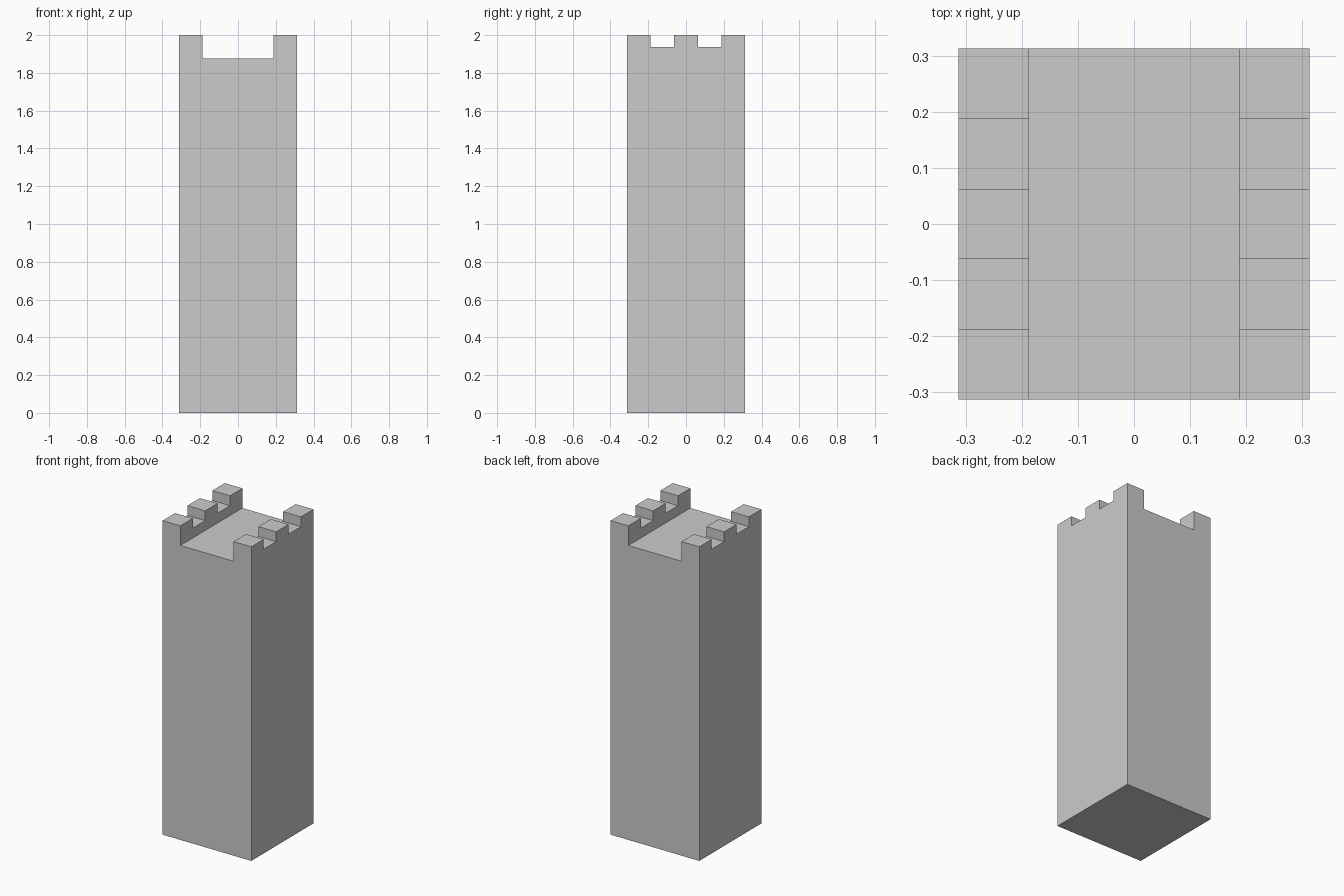
import bpy
import bmesh
from mathutils import Matrix, Vector

if "Cube" in bpy.data.objects:
    bpy.data.objects.remove(bpy.data.objects["Cube"])

U = 1 / 16          # grid unit of the model
HALF = 5 * U        # half width of the tower
TOP = 2.0


def box(name, lo, hi):
    """Axis-aligned box between two corners."""
    lo, hi = Vector(lo), Vector(hi)
    bm = bmesh.new()
    bmesh.ops.create_cube(
        bm, size=1,
        matrix=Matrix.Translation((lo + hi) / 2) @ Matrix.Diagonal((*(hi - lo), 1)))
    mesh = bpy.data.meshes.new(name)
    bm.to_mesh(mesh)
    bm.free()
    obj = bpy.data.objects.new(name, mesh)
    bpy.context.collection.objects.link(obj)
    return obj


def cut(target, lo, hi):
    """Subtract a box from the target and discard the cutter."""
    cutter = box("cutter", lo, hi)
    cutter.hide_render = True
    mod = target.modifiers.new("cut", 'BOOLEAN')
    mod.operation = 'DIFFERENCE'
    mod.solver = 'EXACT'
    mod.object = cutter
    bpy.context.view_layer.objects.active = target
    bpy.ops.object.modifier_apply(modifier=mod.name)
    bpy.data.objects.remove(cutter)


# Square tower block
tower = box("tower", (-HALF, -HALF, 0), (HALF, HALF, TOP))

# Open walkway running front to back between the two parapets
cut(tower, (-3 * U, -1, TOP - 2 * U), (3 * U, 1, TOP + 1))

# Crenel gaps across both parapets
for side in (-1, 1):
    y = side * 2 * U
    cut(tower, (-1, y - U, TOP - U), (1, y + U, TOP + 1))
